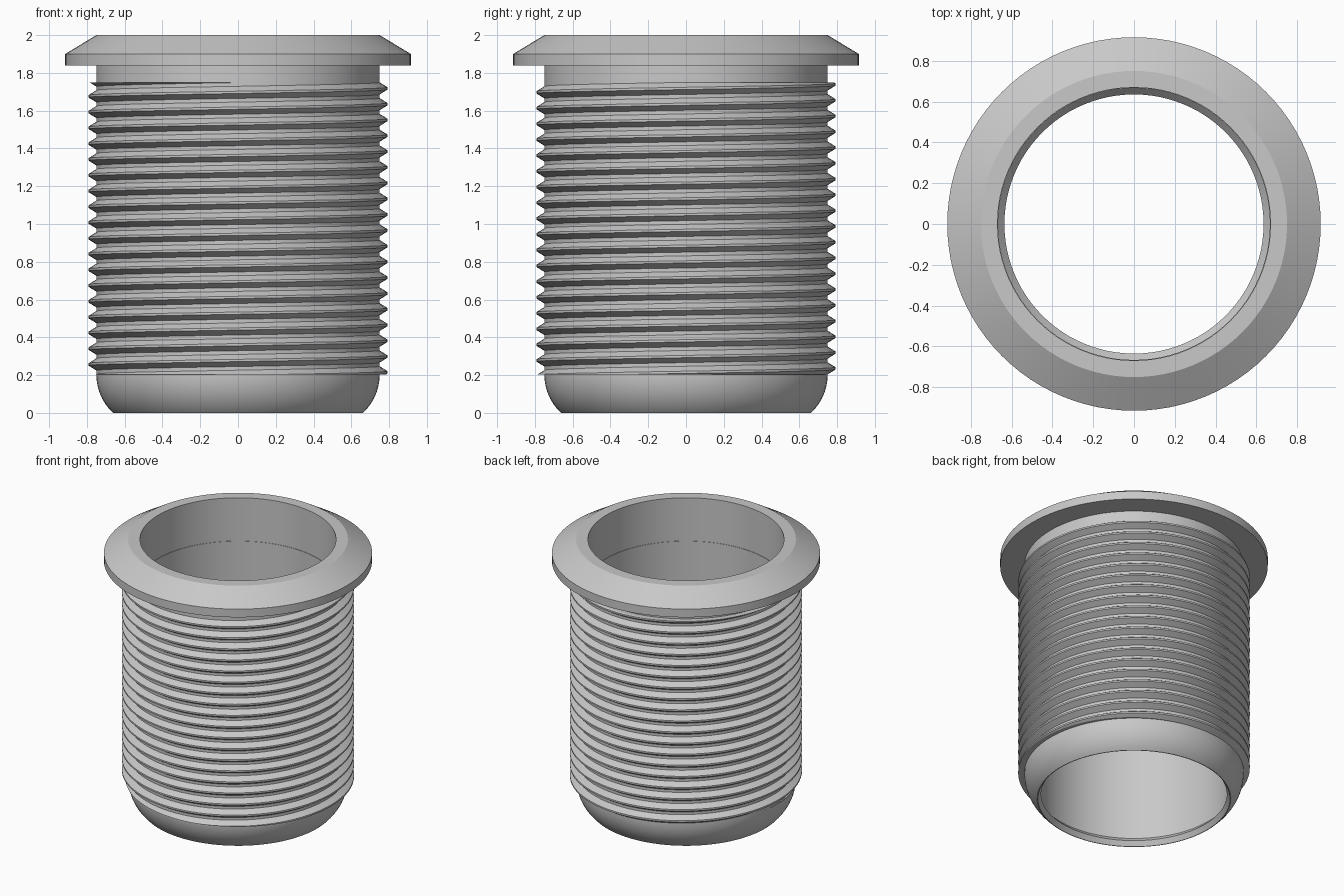
import bpy, bmesh, math

SEGMENTS = 96
PITCH = 0.0835
THREAD_BOTTOM, THREAD_TOP = 0.203, 1.75
BODY_R, CREST_R, BURIED_R = 0.75, 0.792, 0.745

cube = bpy.data.objects.get("Cube")
if cube:
    bpy.data.objects.remove(cube, do_unlink=True)

grey = bpy.data.materials.new("plain grey")
grey.use_nodes = True
GREY = (0.58, 0.58, 0.58, 1)
grey.diffuse_color = GREY
grey.node_tree.nodes["Principled BSDF"].inputs["Base Color"].default_value = GREY


def finish(bm, name):
    """Turn a bmesh into a shaded object."""
    bmesh.ops.recalc_face_normals(bm, faces=bm.faces[:])
    mesh = bpy.data.meshes.new(name)
    bm.to_mesh(mesh)
    bm.free()
    mesh.materials.append(grey)
    obj = bpy.data.objects.new(name, mesh)
    bpy.context.collection.objects.link(obj)
    bpy.ops.object.select_all(action='DESELECT')
    obj.select_set(True)
    bpy.context.view_layer.objects.active = obj
    bpy.ops.object.shade_smooth_by_angle(angle=math.radians(20))


def ring(bm, profile, angle, lift=0.0):
    """Place a radius/height profile at an angle around the z axis."""
    c, s = math.cos(angle), math.sin(angle)
    return [bm.verts.new((r * c, r * s, z + lift)) for r, z in profile]


def bridge(bm, a, b):
    """Join two closed profile loops with quads."""
    n = len(a)
    for i in range(n):
        j = (i + 1) % n
        bm.faces.new((a[i], a[j], b[j], b[i]))


# Flanged sleeve: rounded foot, straight wall, bevelled collar,
# stepped bore with a small bevelled lip at the bottom
ROUND = 0.278
foot_angle = math.asin(THREAD_BOTTOM / ROUND)
profile = []
for i in range(13):
    a = foot_angle * (1 - i / 12)
    profile.append((BODY_R - ROUND + ROUND * math.cos(a),
                    THREAD_BOTTOM - ROUND * math.sin(a)))
profile += [(BODY_R, 1.838), (0.915, 1.838), (0.915, 1.9), (0.75, 2.0),
            (0.669, 2.0), (0.669, 1.675), (0.666, 1.675),
            (0.666, 0.07), (0.635, 0.035), (0.657, 0.0)]
bm = bmesh.new()
rings = [ring(bm, profile, math.tau * i / SEGMENTS) for i in range(SEGMENTS)]
for i in range(SEGMENTS):
    bridge(bm, rings[i], rings[(i + 1) % SEGMENTS])
finish(bm, "flanged_sleeve")

# Helical thread: swept ridge starting at the front, trimmed flat at both ends
HALF_CREST, FLANK = 0.006, 0.026
half_root = HALF_CREST + FLANK * (CREST_R - BURIED_R) / (CREST_R - BODY_R)
tooth = [(BURIED_R, -half_root), (CREST_R, -HALF_CREST),
         (CREST_R, HALF_CREST), (BURIED_R, half_root)]
bm = bmesh.new()
turns = math.ceil((THREAD_TOP - THREAD_BOTTOM) / PITCH) + 3
previous = None
for i in range(turns * SEGMENTS + 1):
    turn = i / SEGMENTS - 1
    current = ring(bm, tooth, math.tau * turn - math.pi / 2, 0.194 + turn * PITCH)
    if previous:
        bridge(bm, previous, current)
    previous = current
for height, direction in ((THREAD_BOTTOM, -1), (THREAD_TOP, 1)):
    geom = bm.verts[:] + bm.edges[:] + bm.faces[:]
    cut = bmesh.ops.bisect_plane(bm, geom=geom, plane_co=(0, 0, height),
                                 plane_no=(0, 0, direction), clear_outer=True)
    edges = [e for e in cut["geom_cut"]
             if isinstance(e, bmesh.types.BMEdge) and e.is_boundary]
    bmesh.ops.holes_fill(bm, edges=edges, sides=0)
finish(bm, "helical_thread")
